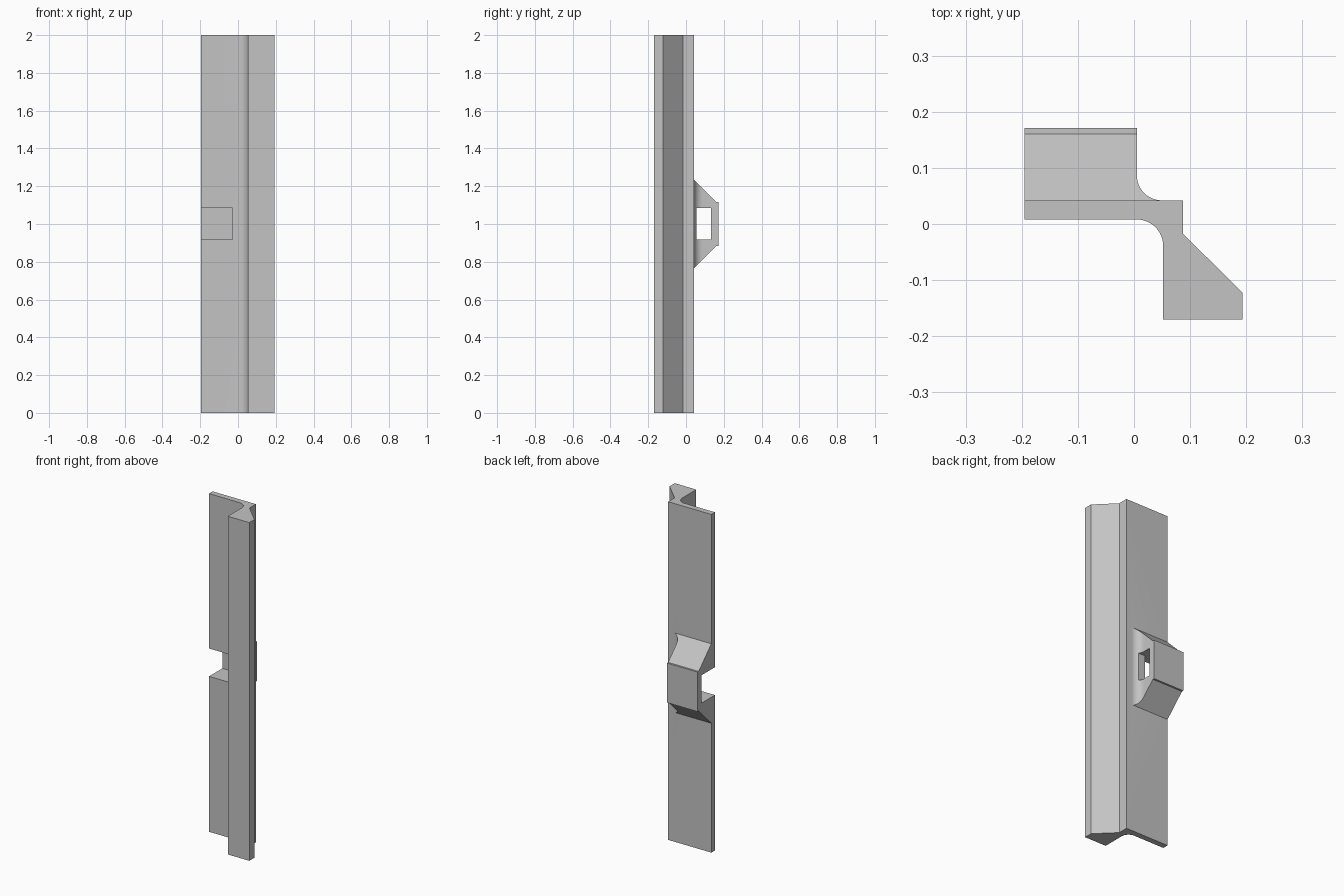
import bpy, bmesh, math
from mathutils import Vector

cube = bpy.data.objects.get("Cube")
if cube:
    bpy.data.objects.remove(cube, do_unlink=True)

grey = bpy.data.materials.new("plain grey")
grey.use_nodes = True
colour = (0.55, 0.55, 0.55, 1)
grey.diffuse_color = colour
grey.node_tree.nodes["Principled BSDF"].inputs["Base Color"].default_value = colour


def arc(cx, cy, r, start, end, steps=12):
    """Points on an arc, angles in degrees."""
    angles = [math.radians(start + (end - start) * i / steps) for i in range(steps + 1)]
    return [(cx + r * math.cos(a), cy + r * math.sin(a)) for a in angles]


def prism(name, outline, axis, low, high):
    """Extrude an outline along z (outline in x, y) or x (outline in y, z)."""
    bm = bmesh.new()
    place = (lambda a, b: (a, b, low)) if axis == "z" else (lambda a, b: (low, a, b))
    face = bm.faces.new([bm.verts.new(place(a, b)) for a, b in outline])
    step = Vector((0, 0, high - low)) if axis == "z" else Vector((high - low, 0, 0))
    grown = bmesh.ops.extrude_face_region(bm, geom=[face], use_keep_orig=True)
    moved = [g for g in grown["geom"] if isinstance(g, bmesh.types.BMVert)]
    bmesh.ops.translate(bm, verts=moved, vec=step)
    bmesh.ops.recalc_face_normals(bm, faces=bm.faces)
    mesh = bpy.data.meshes.new(name)
    bm.to_mesh(mesh)
    bm.free()
    mesh.materials.append(grey)
    obj = bpy.data.objects.new(name, mesh)
    bpy.context.collection.objects.link(obj)
    return obj


def combine(target, other, operation):
    """Apply a boolean and remove the helper."""
    mod = target.modifiers.new("cut", "BOOLEAN")
    mod.operation, mod.solver, mod.object = operation, "EXACT", other
    bpy.context.view_layer.objects.active = target
    bpy.ops.object.modifier_apply(modifier=mod.name)
    bpy.data.objects.remove(other, do_unlink=True)


def rect(a0, a1, b0, b1):
    return [(a0, b0), (a1, b0), (a1, b1), (a0, b1)]


left, back = -0.195, 0.042

# Long rail: thin plate, rounded inner corner and wedge-shaped foot
rail_outline = [(left, 0.008)] + arc(0.005, -0.039, 0.047, 90, 0) + [
    (0.052, -0.17), (0.193, -0.17), (0.193, -0.122),
    (0.087, -0.017), (0.087, back), (left, back)]
rail = prism("rail", rail_outline, "z", 0, 2)

# Lug on the back: filleted in plan, sloped at both ends
lug_plan = [(left, 0.03), (0.05, 0.03)] + arc(0.05, 0.087, 0.045, 270, 180) + [
    (0.005, 0.171), (left, 0.171)]
lug = prism("lug", lug_plan, "z", 0.6, 1.4)
upper = [(0.03, 0.235), (back, 0.235), (0.16, 0.117), (0.2, 0.117)]
side = [(y, 1 + z) for y, z in upper] + [(y, 1 - z) for y, z in reversed(upper)]
combine(lug, prism("lug_side", side, "x", -0.4, 0.4), "INTERSECT")
combine(rail, lug, "UNION")

# Slot along the lug, and the notch that opens it through the plate
combine(rail, prism("slot", rect(0.056, 0.132, 0.919, 1.084), "x", -0.4, 0.4), "DIFFERENCE")
combine(rail, prism("notch", rect(-0.4, -0.03, -0.05, 0.132), "z", 0.919, 1.084), "DIFFERENCE")

bpy.ops.object.select_all(action="DESELECT")
rail.select_set(True)
bpy.context.view_layer.objects.active = rail
bpy.ops.object.shade_smooth_by_angle(angle=math.radians(25))
